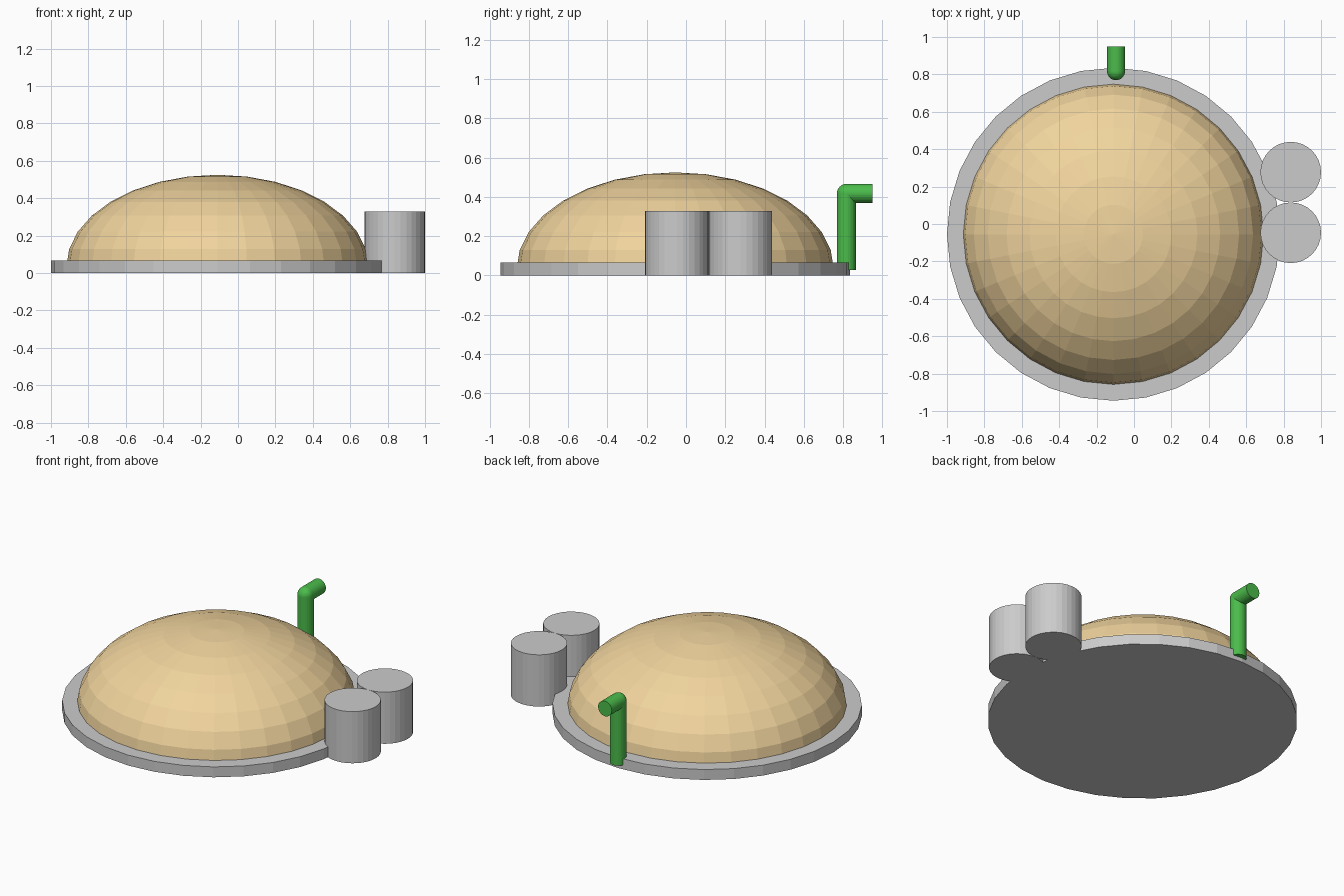
import bpy, bmesh
from mathutils import Matrix, Vector

if "Cube" in bpy.data.objects:
    bpy.data.objects.remove(bpy.data.objects["Cube"])


def material(name, rgb):
    m = bpy.data.materials.new(name)
    m.diffuse_color = (*rgb, 1)
    m.use_nodes = True
    m.node_tree.nodes["Principled BSDF"].inputs["Base Color"].default_value = m.diffuse_color
    return m


def add_object(name, bm, mat=None):
    me = bpy.data.meshes.new(name)
    bm.to_mesh(me)
    bm.free()
    ob = bpy.data.objects.new(name, me)
    bpy.context.collection.objects.link(ob)
    if mat:
        me.materials.append(mat)
    return ob


def cylinder(bm, a, b, radius, sides):
    a, b = Vector(a), Vector(b)
    turn = (b - a).to_track_quat('Z', 'Y').to_matrix().to_4x4()
    bmesh.ops.create_cone(bm, cap_ends=True, segments=sides, radius1=radius, radius2=radius,
                          depth=(b - a).length, matrix=Matrix.Translation((a + b) / 2) @ turn)


ochre = material("ochre", (0.88, 0.66, 0.34))
green = material("green", (0.07, 0.50, 0.07))
CX, CY = -0.11, -0.055

# Round base slab
bm = bmesh.new()
cylinder(bm, (CX, CY, 0), (CX, CY, 0.066), 0.89, 32)
add_object("base_slab", bm)

# Faceted half-sphere dome, flattened, starting inside the slab
bm = bmesh.new()
bmesh.ops.create_uvsphere(bm, u_segments=32, v_segments=16, radius=1)
bmesh.ops.delete(bm, geom=[v for v in bm.verts if v.co.z < -0.01], context='VERTS')
bmesh.ops.holes_fill(bm, edges=[e for e in bm.edges if e.is_boundary])
bmesh.ops.transform(bm, verts=bm.verts,
                    matrix=Matrix.Translation((CX, CY, 0.033)) @ Matrix.Diagonal((0.808, 0.808, 0.492, 1)))
add_object("dome", bm, ochre)

# Two upright tanks at the side
for name, y in (("tank_front", -0.047), ("tank_back", 0.277)):
    bm = bmesh.new()
    cylinder(bm, (0.838, y, 0), (0.838, y, 0.328), 0.162, 32)
    add_object(name, bm)

# Bent pipe at the back: riser, ball elbow and outlet
PX, PY, PZ, R = -0.096, 0.817, 0.418, 0.048
bm = bmesh.new()
cylinder(bm, (PX, PY, 0.027), (PX, PY, PZ), R, 32)
add_object("pipe_riser", bm, green)
bm = bmesh.new()
bmesh.ops.create_uvsphere(bm, u_segments=32, v_segments=16, radius=R,
                          matrix=Matrix.Translation((PX, PY, PZ)))
add_object("pipe_elbow", bm, green)
bm = bmesh.new()
cylinder(bm, (PX, PY, PZ), (PX, 0.95, PZ), R, 32)
add_object("pipe_outlet", bm, green)
